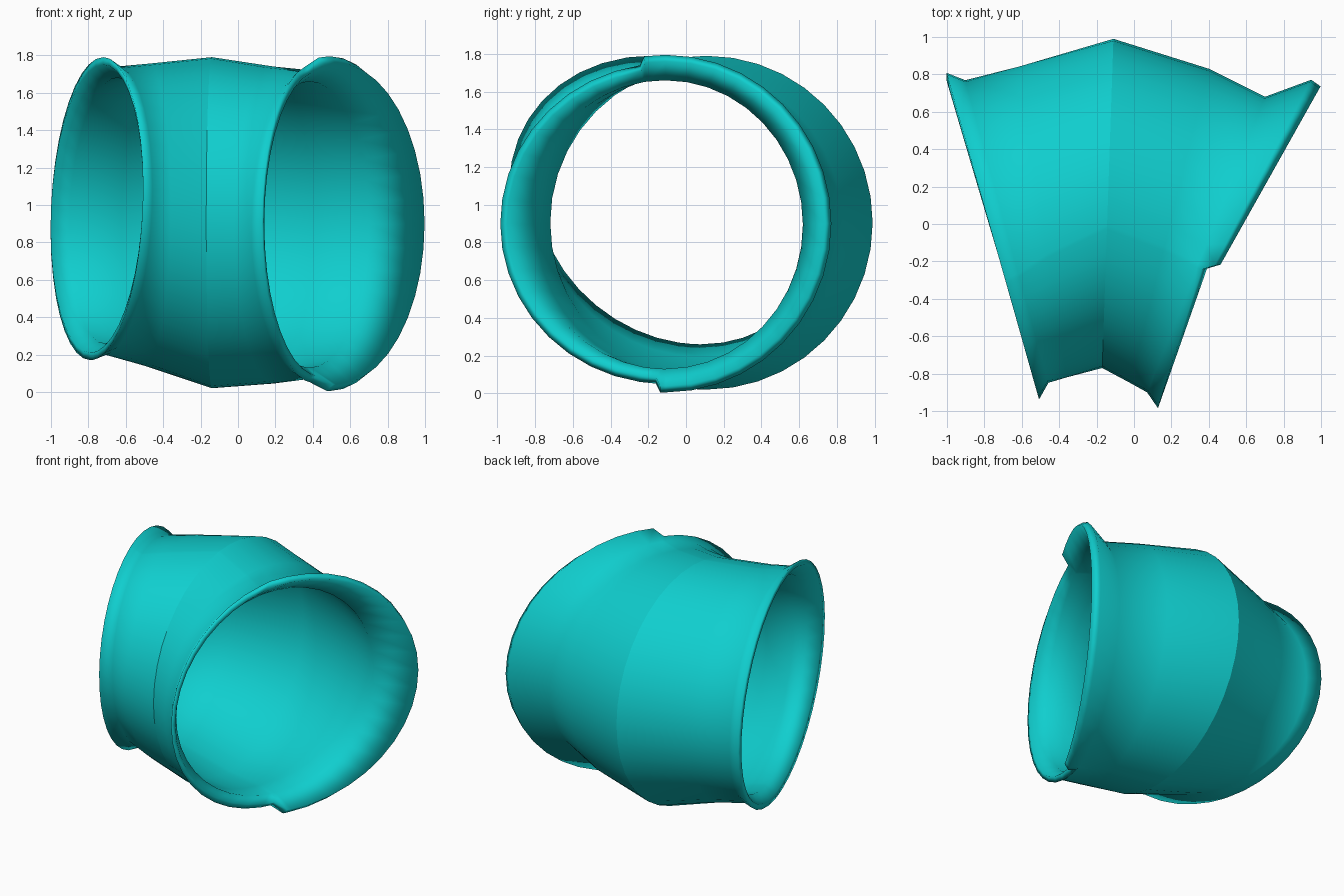
import bpy, bmesh, math

if "Cube" in bpy.data.objects:
    bpy.data.objects.remove(bpy.data.objects["Cube"])

teal = bpy.data.materials.new("teal")
teal.diffuse_color = (0.005, 0.62, 0.62, 1)
teal.use_nodes = True
teal.node_tree.nodes["Principled BSDF"].inputs["Base Color"].default_value = teal.diffuse_color

# Angles around the tube, with tight pairs where the right rim steps
ANGLES = sorted([i * 9 for i in range(40)] + [97.5, 266.5, 268])

# Cross-sections from left to right: front x, front y, back x, back y, bottom z, top z, skew
LEFT_RIM = (-0.51, -0.93, -1.0, 0.80, 0.17, 1.79, 0.12)
LEFT_NECK = (-0.46, -0.84, -0.90, 0.76, 0.20, 1.74, 0.12)
LEFT_BODY = (-0.36, -0.82, -0.62, 0.84, 0.14, 1.755, 0.06)
BEND = (-0.17, -0.77, -0.11, 0.99, 0.02, 1.79, 0.0)
RIGHT_BODY = (-0.02, -0.85, 0.40, 0.83, 0.045, 1.74, 0.0)
RIGHT_NECK = (0.07, -0.90, 0.70, 0.68, 0.07, 1.72, 0.0)


def section(spec, inset=0.0):
    """Tilted oval cross-section, made smaller by inset."""
    xf, yf, xb, yb, z0, z1, skew = spec
    ry, rz = (yb - yf) / 2, (z1 - z0) / 2
    points = []
    for a in ANGLES:
        c, s = math.cos(math.radians(a)), math.sin(math.radians(a))
        x = (xf + xb) / 2 + (xb - xf) / 2 * (c - skew * s / ry)
        y = (yf + yb) / 2 + (ry - inset) * c - skew * s
        points.append((x, y, (z0 + z1) / 2 + (rz - inset) * s))
    return points


def right_rim(inset, setback):
    """Stepped rim: the front part is lower and at a different tilt from the back."""
    points = []
    for a in ANGLES:
        c, s = math.cos(math.radians(a)), math.sin(math.radians(a))
        front = 98 < a < 267
        y = -0.107 + (0.878 - inset) * c
        rz = (0.85 if front else 0.895) - inset
        if front:
            x = 0.13 + (y + 0.98) * 0.351
        else:
            x = 0.45 + (y + 0.24) * 0.561
        points.append((x - setback * (1 + c), y, 0.90 + rz * s))
    return points


# Closed shell: outer wall, right lip, inner wall, left lip
rings = [
    section(LEFT_RIM), section(LEFT_NECK), section(LEFT_BODY), section(BEND),
    section(RIGHT_BODY), section(RIGHT_NECK),
    right_rim(0.0, 0.035), right_rim(0.035, 0.0),
    section(RIGHT_NECK, 0.06), section(RIGHT_BODY, 0.055), section(BEND, 0.05),
    section(LEFT_BODY, 0.055), section(LEFT_NECK, 0.06), section(LEFT_RIM, 0.04),
]
bm = bmesh.new()
loops = [[bm.verts.new(p) for p in ring] for ring in rings]
n = len(ANGLES)
for k, a in enumerate(loops):
    b = loops[(k + 1) % len(loops)]
    for i in range(n):
        j = (i + 1) % n
        bm.faces.new((a[i], a[j], b[j], b[i])).smooth = True
bmesh.ops.recalc_face_normals(bm, faces=bm.faces)

# Crisp crease around the outside of the bend
crease = set(loops[3])
for e in bm.edges:
    if e.verts[0] in crease and e.verts[1] in crease:
        e.smooth = False

mesh = bpy.data.meshes.new("elbow_tube")
bm.to_mesh(mesh)
bm.free()
mesh.materials.append(teal)
bpy.context.collection.objects.link(bpy.data.objects.new("elbow_tube", mesh))
